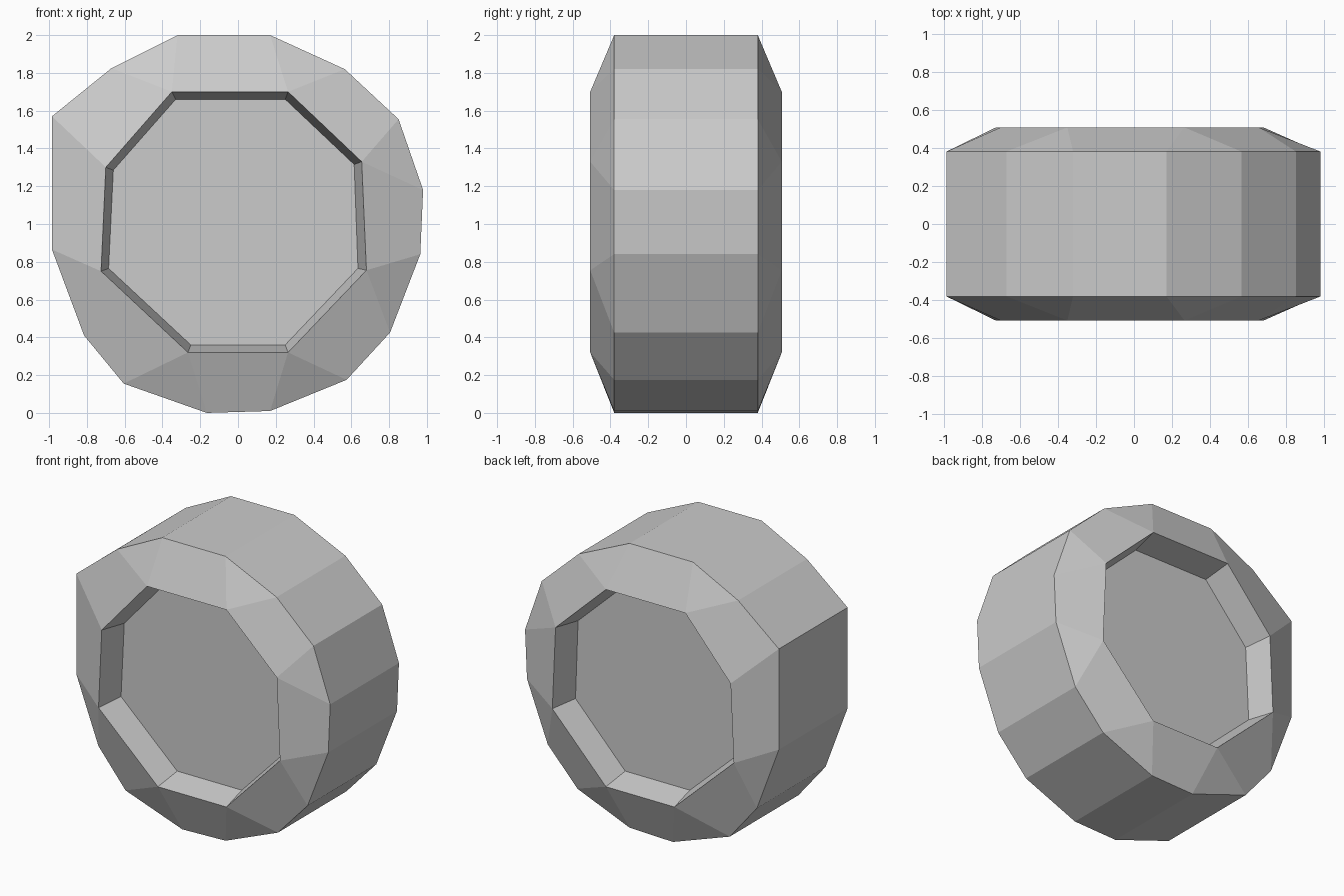
import bpy, bmesh

if "Cube" in bpy.data.objects:
    bpy.data.objects.remove(bpy.data.objects["Cube"])

# Outline of the tread (x, z), clockwise from top left; two points per rim corner.
# The repeated point is a corner where two tread points meet.
TREAD = [(-0.32, 2.0), (0.17, 2.0), (0.565, 1.82), (0.85, 1.555),
         (0.98, 1.18), (0.965, 0.84), (0.805, 0.425), (0.575, 0.175),
         (0.17, 0.01), (-0.165, 0.0), (-0.605, 0.155), (-0.815, 0.41),
         (-0.985, 0.865), (-0.985, 1.57), (-0.985, 1.57), (-0.67, 1.825)]
# Eight-sided rim opening and the slightly smaller recessed hub floor
RIM = [(-0.35, 1.70), (0.265, 1.70), (0.655, 1.33), (0.68, 0.755),
       (0.265, 0.32), (-0.265, 0.32), (-0.725, 0.75), (-0.70, 1.30)]
HUB = [(-0.33, 1.66), (0.25, 1.66), (0.615, 1.315), (0.635, 0.765),
       (0.25, 0.36), (-0.25, 0.36), (-0.685, 0.765), (-0.66, 1.285)]
TREAD_Y, RIM_Y, HUB_Y = 0.38, 0.507, 0.315

bm = bmesh.new()


def ring(points, y):
    return [bm.verts.new((x, y, z)) for x, z in points]


def side_wall(s):
    """Sloped shoulder, recess wall and hub floor on one side; returns the tread ring."""
    tread, rim, hub = ring(TREAD, s * TREAD_Y), ring(RIM, s * RIM_Y), ring(HUB, s * HUB_Y)
    tread[14].co = tread[13].co
    bm.verts.remove(tread[14])
    tread[14] = tread[13]
    for i in range(8):
        j = (i + 1) % 8
        a, b, c = tread[2 * i], tread[2 * i + 1], tread[2 * j]
        bm.faces.new((rim[i], rim[j], b, a))
        if b != c:
            bm.faces.new((rim[j], c, b))
        bm.faces.new((rim[i], rim[j], hub[j], hub[i]))
    bm.faces.new(hub)
    return tread


front, back = side_wall(-1), side_wall(1)

# Tread band joining both sides
for i in range(16):
    j = (i + 1) % 16
    if front[i] != front[j]:
        bm.faces.new((front[i], front[j], back[j], back[i]))

bmesh.ops.recalc_face_normals(bm, faces=bm.faces[:])
mesh = bpy.data.meshes.new("wheel")
bm.to_mesh(mesh)
bm.free()
bpy.context.collection.objects.link(bpy.data.objects.new("wheel", mesh))
